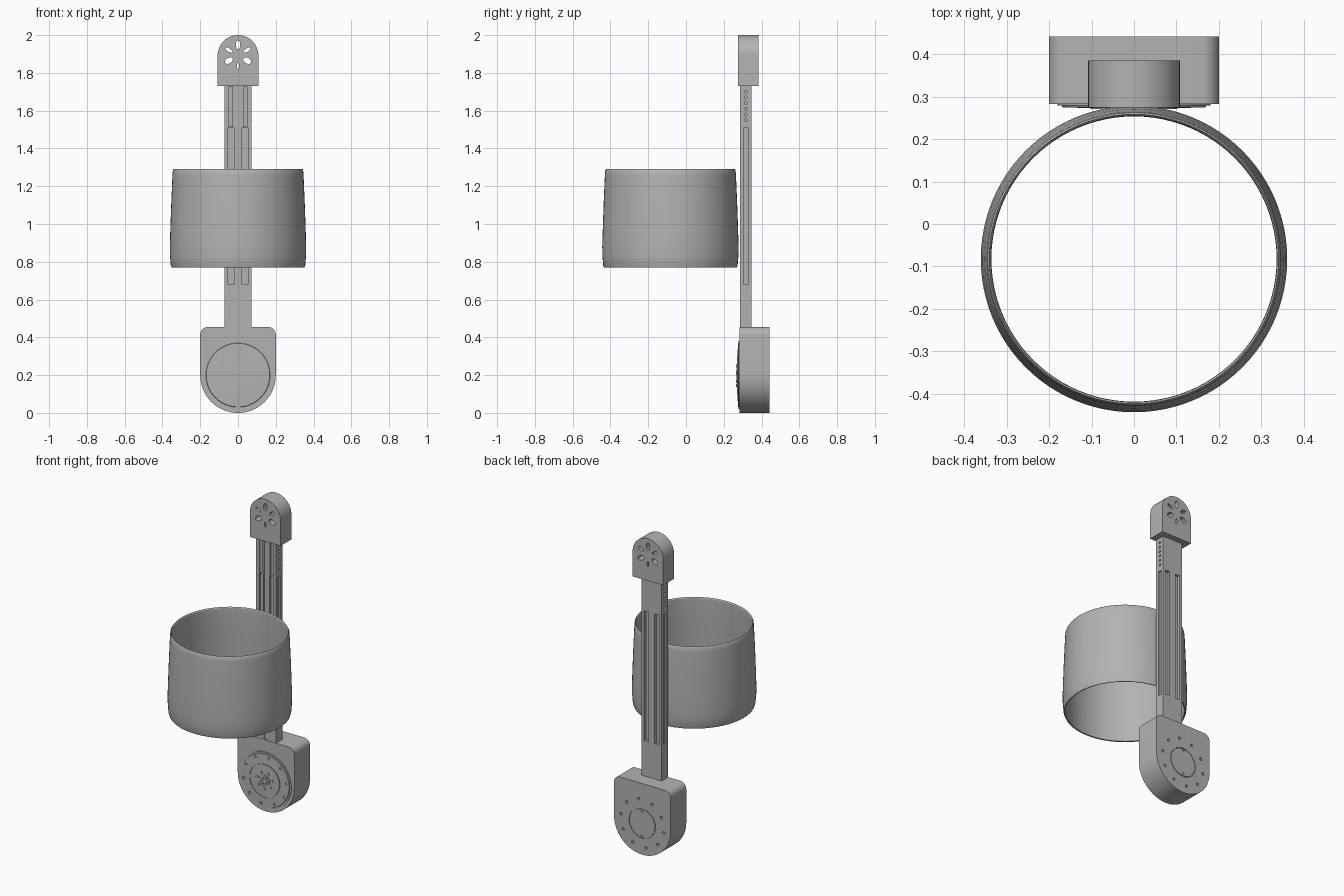
import bpy, bmesh
from math import sin, cos, pi, radians
from mathutils import Matrix, Vector

if "Cube" in bpy.data.objects:
    bpy.data.objects.remove(bpy.data.objects["Cube"])

# One flat grey for everything
grey = bpy.data.materials.new("plain_grey")
grey.use_nodes = True
grey.diffuse_color = (0.45, 0.45, 0.45, 1)
grey.node_tree.nodes["Principled BSDF"].inputs["Base Color"].default_value = (0.45, 0.45, 0.45, 1)


def finish(name, bm):
    bmesh.ops.recalc_face_normals(bm, faces=bm.faces)
    mesh = bpy.data.meshes.new(name)
    bm.to_mesh(mesh)
    bm.free()
    mesh.materials.append(grey)
    ob = bpy.data.objects.new(name, mesh)
    bpy.context.collection.objects.link(ob)
    return ob


def select(ob):
    bpy.ops.object.select_all(action='DESELECT')
    ob.select_set(True)
    bpy.context.view_layer.objects.active = ob


def smooth(ob):
    select(ob)
    bpy.ops.object.shade_smooth_by_angle(angle=radians(30))


def carve(ob, bm):
    """Subtract all shapes in bm from ob."""
    cutter = finish("cutter", bm)
    cutter.hide_render = True
    mod = ob.modifiers.new("carve", 'BOOLEAN')
    mod.operation = 'DIFFERENCE'
    mod.solver = 'EXACT'
    mod.object = cutter
    select(ob)
    bpy.ops.object.modifier_apply(modifier=mod.name)
    bpy.data.objects.remove(cutter)


def arc(cx, cz, r, a0, a1, n):
    steps = [radians(a0 + (a1 - a0) * i / n) for i in range(n + 1)]
    return [(cx + r * cos(a), cz + r * sin(a)) for a in steps]


def add_prism(bm, outline, y0, y1):
    """Extrude an x-z outline from y0 to y1."""
    face = bm.faces.new([bm.verts.new((x, y0, z)) for x, z in outline])
    out = bmesh.ops.extrude_face_region(bm, geom=[face])
    verts = [v for v in out["geom"] if isinstance(v, bmesh.types.BMVert)]
    bmesh.ops.translate(bm, verts=verts, vec=(0, y1 - y0, 0))


def add_box(bm, x0, x1, y0, y1, z0, z1):
    add_prism(bm, [(x0, z0), (x1, z0), (x1, z1), (x0, z1)], y0, y1)


def add_disc(bm, x, z, r, y0, y1, n=16):
    add_prism(bm, arc(x, z, r, 0, 360 - 360 / n, n - 1), y0, y1)


def lathe(name, profile, matrix, n=96):
    """Spin (radius, height) points around the local z axis."""
    bm = bmesh.new()
    verts = [bm.verts.new((r, 0, h)) for r, h in profile]
    edges = [bm.edges.new(p) for p in zip(verts, verts[1:])]
    bmesh.ops.spin(bm, geom=verts + edges, cent=(0, 0, 0), axis=(0, 0, 1),
                   angle=2 * pi, steps=n, use_duplicate=False)
    bmesh.ops.remove_doubles(bm, verts=bm.verts, dist=1e-5)
    bmesh.ops.transform(bm, matrix=matrix, verts=bm.verts)
    ob = finish(name, bm)
    smooth(ob)
    return ob


def ring_points(count, r, start, cz):
    return [arc(0, cz, r, start + 360 * i / count, 0, 1)[0] for i in range(count)]


# Open cuff: thin, slightly tapered, open at both ends
cuff = [(0.345, 0.772), (0.352, 0.77), (0.356, 0.782), (0.360, 0.83), (0.361, 0.88),
        (0.358, 0.98), (0.353, 1.12), (0.347, 1.26), (0.345, 1.284), (0.341, 1.29),
        (0.337, 1.284), (0.336, 1.26), (0.342, 1.12), (0.347, 0.98), (0.350, 0.88),
        (0.348, 0.82), (0.345, 0.772)]
lathe("cuff", cuff, Matrix.Translation((0, -0.0825, 0)))

# Slotted arm
bm = bmesh.new()
add_box(bm, -0.071, 0.071, 0.285, 0.348, 0.44, 1.75)
arm = finish("arm", bm)
bm = bmesh.new()
for s in (-1, 1):
    xa, xb = sorted((s * 0.022, s * 0.052))
    add_box(bm, xa, xb, 0.27, 0.302, 0.68, 1.51)        # front slots
    add_box(bm, xa, xb, 0.331, 0.36, 0.68, 1.51)        # back slots
    xa, xb = sorted((s * 0.060, s * 0.09))
    add_box(bm, xa, xb, 0.304, 0.330, 0.68, 1.51)       # side slots
    xa, xb = sorted((s * 0.028, s * 0.048))
    add_box(bm, xa, xb, 0.27, 0.293, 1.515, 1.729)      # upper front grooves
carve(arm, bm)
bm = bmesh.new()
add_box(bm, -0.014, 0.014, 0.27, 0.289, 0.46, 1.729)    # shallow centre groove
for s in (-1, 1):                                       # row of side holes
    for i in range(6):
        m = Matrix.Translation((s * 0.071, 0.317, 1.55 + i * 0.03)) @ Matrix.Rotation(pi / 2, 4, 'Y')
        bmesh.ops.create_cone(bm, cap_ends=True, segments=12, radius1=0.008,
                              radius2=0.008, depth=0.02, matrix=m)
carve(arm, bm)

# Arched head with six radial petal openings
bm = bmesh.new()
add_prism(bm, [(-0.108, 1.73), (0.108, 1.73)] + arc(0, 1.892, 0.108, 0, 180, 40), 0.275, 0.385)
head = finish("head", bm)
bm = bmesh.new()
petals = [(90, 0.024, 0.012), (30, 0.021, 0.009), (150, 0.021, 0.009),
          (210, 0.023, 0.015), (330, 0.023, 0.015), (270, 0.017, 0.006)]
for angle, long, wide in petals:
    a = radians(angle)
    u, w = Vector((cos(a), sin(a))), Vector((-sin(a), cos(a)))
    mid = Vector((0, 1.893)) + u * 0.056
    add_prism(bm, [mid + u * x * long + w * z * wide for x, z in arc(0, 0, 1, 0, 345, 23)], 0.25, 0.41)
carve(head, bm)
smooth(head)

# Rounded motor housing
bm = bmesh.new()
outline = arc(0, 0.2, 0.2, 180, 360, 64) + arc(0.16, 0.415, 0.04, 0, 90, 8) + arc(-0.16, 0.415, 0.04, 90, 180, 8)
add_prism(bm, outline, 0.283, 0.442)
housing = finish("housing", bm)
bm = bmesh.new()
for x, z in ring_points(10, 0.153, 80, 0.2):
    add_disc(bm, x, z, 0.009, 0.43, 0.46)
carve(housing, bm)
bm = bmesh.new()
add_disc(bm, 0, 0.2, 0.094, 0.436, 0.46, 64)            # recess for the back cover
carve(housing, bm)
smooth(housing)

# Round back cover with two small notches
bm = bmesh.new()
add_disc(bm, 0, 0.2, 0.090, 0.434, 0.442, 64)
cover = finish("back_cover", bm)
bm = bmesh.new()
for z in (0.122, 0.278):
    add_disc(bm, 0, z, 0.008, 0.437, 0.46)
carve(cover, bm)
smooth(cover)

# Stepped front wheel with fine ring grooves
wheel = [(0, -0.004), (0, 0.016), (0.034, 0.016), (0.034, 0.010), (0.038, 0.010),
         (0.038, 0.013), (0.103, 0.012), (0.103, 0.006), (0.108, 0.006), (0.108, 0.010),
         (0.168, 0.008), (0.170, 0.004), (0.174, 0.004), (0.180, 0.004), (0.180, -0.004), (0, -0.004)]
to_front = Matrix.Translation((0, 0.283, 0.2)) @ Matrix.Rotation(pi / 2, 4, 'X')
disc = lathe("front_wheel", wheel, to_front)
bm = bmesh.new()
for x, z in ring_points(10, 0.153, 80, 0.2):
    add_disc(bm, x, z, 0.009, 0.25, 0.281)
for x, z in ring_points(6, 0.019, 0, 0.2):
    add_disc(bm, x, z, 0.005, 0.25, 0.274)
carve(disc, bm)
smooth(disc)

# Small screw heads around the hub
bm = bmesh.new()
for x, z in ring_points(7, 0.054, 12, 0.2):
    add_disc(bm, x, z, 0.008, 0.264, 0.274, 12)
smooth(finish("hub_screws", bm))
